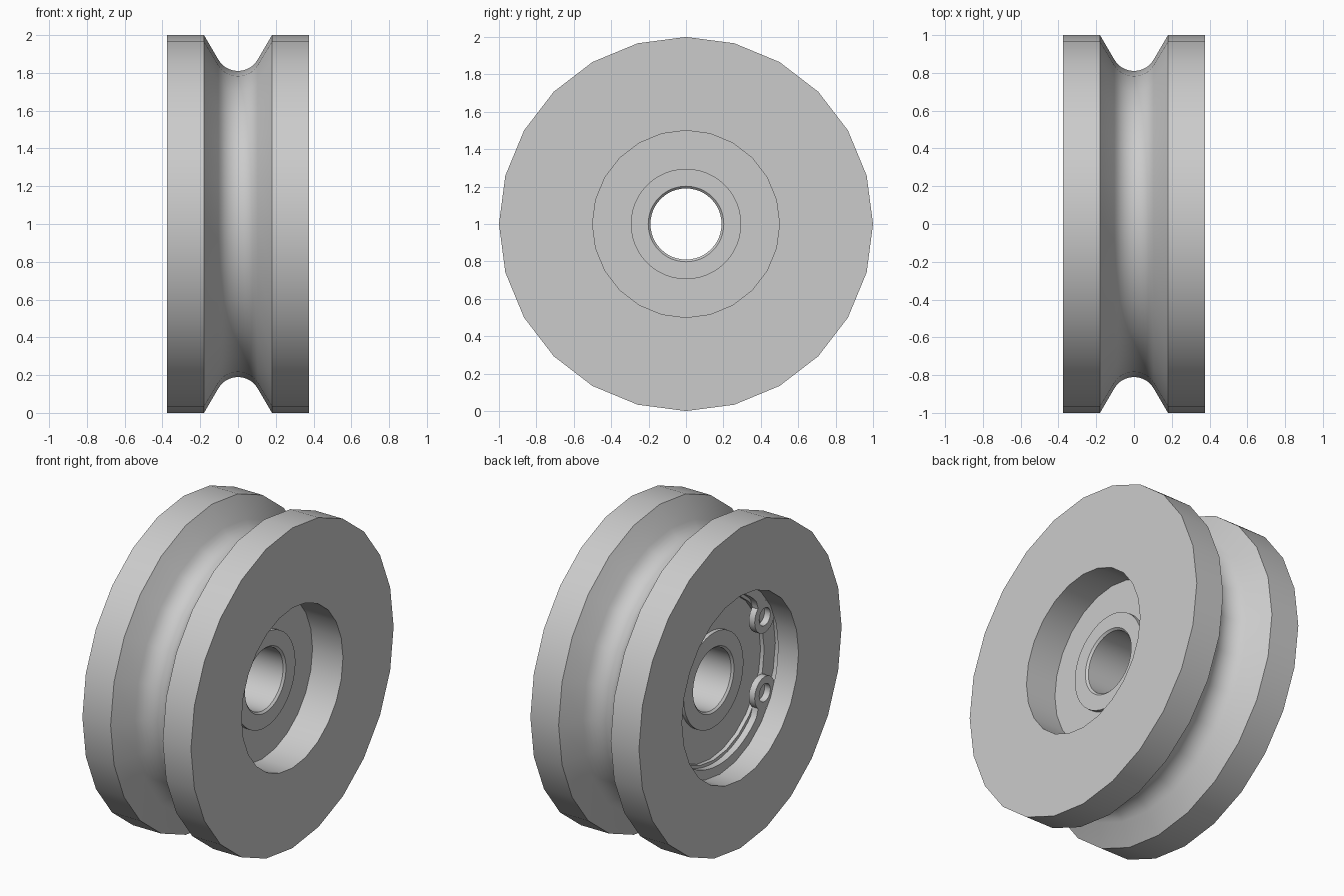
import bpy, bmesh, math
from math import sin, cos, pi, radians

cube = bpy.data.objects.get("Cube")
if cube:
    bpy.data.objects.remove(cube, do_unlink=True)

# Single steel grey
steel = bpy.data.materials.new("steel_grey")
steel.use_nodes = True
GREY = (0.6, 0.6, 0.6, 1)
steel.diffuse_color = GREY
steel.node_tree.nodes["Principled BSDF"].inputs["Base Color"].default_value = GREY


def finish(bm, name):
    """Turn a bmesh into a shaded object."""
    bmesh.ops.recalc_face_normals(bm, faces=bm.faces)
    mesh = bpy.data.meshes.new(name)
    bm.to_mesh(mesh)
    bm.free()
    mesh.materials.append(steel)
    obj = bpy.data.objects.new(name, mesh)
    bpy.context.collection.objects.link(obj)
    obj.location.z = 1
    bpy.ops.object.select_all(action='DESELECT')
    obj.select_set(True)
    bpy.context.view_layer.objects.active = obj
    bpy.ops.object.shade_smooth_by_angle(angle=radians(31))
    return obj


def lathe(name, profile, sides=24):
    """Revolve a closed (x, radius) profile about the x axis."""
    bm = bmesh.new()
    rings = []
    for i in range(sides):
        a = 2 * pi * i / sides
        rings.append([bm.verts.new((x, r * cos(a), r * sin(a))) for x, r in profile])
    n = len(profile)
    for i in range(sides):
        p, q = rings[i], rings[(i + 1) % sides]
        for j in range(n):
            k = (j + 1) % n
            bm.faces.new((p[j], p[k], q[k], q[j]))
    return finish(bm, name)


HALF, FACE = 0.375, 0.19      # half width of wheel, half width of bearing
SEAT, LIP = 0.575, 0.5        # bearing seat and flange radii

# Wheel: rope groove outside, stepped bearing seat with clip slot inside
R = 0.12
groove = [(R * sin(a), 0.81 + R * (1 - cos(a)))
          for a in (radians(d) for d in range(-60, 61, 12))]
wheel = [(-HALF, 1), (-0.18, 1)] + groove + [(0.18, 1), (HALF, 1)]
wheel += [(HALF, LIP), (FACE, LIP), (FACE, SEAT), (-FACE, SEAT),
          (-FACE, 0.61), (-0.235, 0.61), (-0.235, SEAT), (-HALF, SEAT)]
lathe("wheel", wheel)

# Bearing: outer race, recessed shield, inner race with chamfered bore
lathe("bearing_outer_race", [(-FACE, SEAT), (FACE, SEAT), (FACE, LIP), (-FACE, LIP)])
S = FACE - 0.025
lathe("bearing_shield", [(-S, 0.51), (S, 0.51), (S, 0.28), (-S, 0.28)])
C = 0.012
lathe("bearing_inner_race", [(-FACE, 0.295), (FACE, 0.295), (FACE, 0.19 + C),
                             (FACE - C, 0.19), (C - FACE, 0.19), (-FACE, 0.19 + C)], 48)

# Retaining clip: open ring flaring into two drilled lugs, gap towards -y
CLIP_X, CLIP_T = -0.192, 0.04
LUG_R, LUG_A = 0.505, radians(28)


def solid_strip(bm, pairs, closed=False):
    """Thick flat band between paired inner and outer (y, z) points."""
    rows = [[bm.verts.new((x, y, z)) for x, (y, z) in
             ((CLIP_X, a), (CLIP_X, b), (CLIP_X - CLIP_T, b), (CLIP_X - CLIP_T, a))]
            for a, b in pairs]
    count = len(rows)
    for i in range(count if closed else count - 1):
        p, q = rows[i], rows[(i + 1) % count]
        for j in range(4):
            k = (j + 1) % 4
            bm.faces.new((p[j], p[k], q[k], q[j]))
    if not closed:
        bm.faces.new(rows[0])
        bm.faces.new(rows[-1])


def polar(r, a, cy=0, cz=0):
    return (cy - r * cos(a), cz + r * sin(a))


bm = bmesh.new()
arc, steps = 2 * (pi - LUG_A), 72
band = []
for i in range(steps + 1):
    a = LUG_A + arc * i / steps
    off = min(a - LUG_A, 2 * pi - LUG_A - a)
    flare = max(0, 1 - off / 0.33)
    inner = 0.515 - 0.07 * flare * flare * (3 - 2 * flare)
    band.append((polar(inner, a), polar(0.6, a)))
# Stop the band short of each lug hole
solid_strip(bm, band[2:-2])
for side in (-1, 1):
    cy, cz = polar(LUG_R, side * LUG_A)
    solid_strip(bm, [(polar(0.055, 2 * pi * i / 24, cy, cz),
                      polar(0.1, 2 * pi * i / 24, cy, cz)) for i in range(24)], True)
finish(bm, "retaining_clip")
